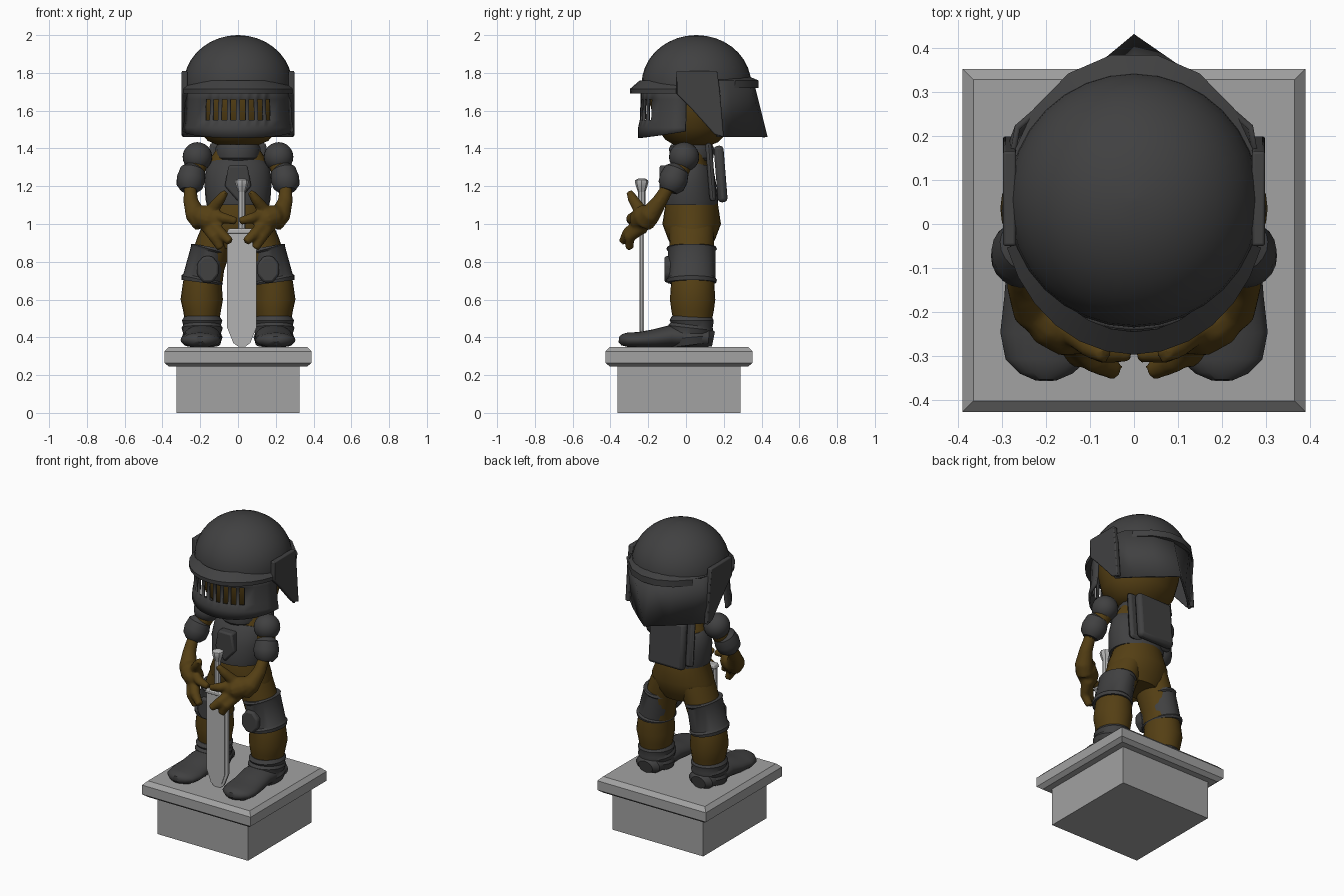
import bpy, bmesh
from math import sin, cos, pi, radians
from mathutils import Vector

old = bpy.data.objects.get("Cube")
if old:
    bpy.data.objects.remove(old)


def material(name, r, g, b):
    m = bpy.data.materials.new(name)
    m.use_nodes = True
    m.diffuse_color = (r, g, b, 1)
    m.node_tree.nodes["Principled BSDF"].inputs["Base Color"].default_value = (r, g, b, 1)
    return m


ARMOR = material("dark iron", 0.052, 0.052, 0.053)
SKIN = material("brown skin", 0.09, 0.05, 0.007)
STONE = material("grey stone", 0.36, 0.36, 0.36)
STEEL = material("pale steel", 0.45, 0.45, 0.45)
parts = []


def add(name, verts, faces, mat, bevel=0, solid=0):
    me = bpy.data.meshes.new(name)
    me.from_pydata([tuple(v) for v in verts], [], faces)
    bm = bmesh.new()
    bm.from_mesh(me)
    bmesh.ops.recalc_face_normals(bm, faces=bm.faces)
    bm.to_mesh(me)
    bm.free()
    ob = bpy.data.objects.new(name, me)
    bpy.context.collection.objects.link(ob)
    me.materials.append(mat)
    if solid:
        m = ob.modifiers.new("thickness", "SOLIDIFY")
        m.thickness, m.offset = solid, 0
    if bevel:
        m = ob.modifiers.new("bevel", "BEVEL")
        m.width, m.segments = bevel, 2
    parts.append(ob)
    return ob


def sweep(rings, sides=20, phase=0.0, s=1, floor=0):
    """Elliptical rings (x, y, z, r1, r2) lofted along their centre line."""
    pts = [Vector((r[0] * s, r[1], r[2])) for r in rings]
    verts, faces, u = [], [], Vector((1, 0, 0))
    for i, p in enumerate(pts):
        d = (pts[min(i + 1, len(pts) - 1)] - pts[max(i - 1, 0)]).normalized()
        u = (u - d * u.dot(d)).normalized()
        v = d.cross(u)
        for k in range(sides):
            a = 2 * pi * k / sides + phase
            q = p + u * cos(a) * rings[i][3] + v * sin(a) * rings[i][-1]
            q.z = max(q.z, floor)
            verts.append(q)
    n = sides
    for i in range(len(pts) - 1):
        for k in range(n):
            faces.append((i * n + k, i * n + (k + 1) % n, (i + 1) * n + (k + 1) % n, (i + 1) * n + k))
    faces += [tuple(range(n))[::-1], tuple(range((len(pts) - 1) * n, len(pts) * n))]
    return verts, faces


def tube(name, rings, mat, sides=20, phase=0.0, s=1, floor=0):
    return add(name, *sweep(rings, sides, phase, s, floor), mat)


def prism(name, pts, axis, lo, hi, mat, bevel=0):
    """Outline extruded along x (points are y, z) or along y (points are x, z)."""
    n = len(pts)
    verts = [(t, a, b) if axis == "x" else (a, t, b) for t in (lo, hi) for a, b in pts]
    faces = [tuple(range(n)), tuple(range(n, 2 * n))]
    faces += [(k, (k + 1) % n, n + (k + 1) % n, n + k) for k in range(n)]
    return add(name, verts, faces, mat, bevel)


def ball(name, c, r, mat):
    rings = [(c[0], c[1], c[2] - r[2] * cos(a), r[0] * sin(a), r[1] * sin(a))
             for a in (pi * (k + 0.15) / 12.3 for k in range(13))]
    return tube(name, rings, mat, 24)


def arc_band(name, section, a0, a1, n, rx, ry, mat):
    """Closed section (offset, z) swept along an ellipse; angle 0 is the front."""
    m, verts, faces = len(section), [], []
    for i in range(n + 1):
        t = radians(a0 + (a1 - a0) * i / n)
        verts += [((rx + o) * sin(t), 0.055 - (ry + o) * cos(t), z) for o, z in section]
    for i in range(n):
        for k in range(m):
            k2 = (k + 1) % m
            faces.append((i * m + k, i * m + k2, (i + 1) * m + k2, (i + 1) * m + k))
    faces += [tuple(range(m)), tuple(range(n * m, n * m + m))]
    return add(name, verts, faces, mat)


# Pedestal
steps = [(0, .325), (.245, .325), (.245, .365), (.265, .39), (.325, .39), (.35, .365)]
tube("pedestal", [(0, -.037, z, h * 2 ** .5, h * 2 ** .5) for z, h in steps], STONE, 4, pi / 4)

# Head and trunk
tube("head", [(0, .03, 1.41, .09, .08), (0, .03, 1.44, .16, .14), (0, .035, 1.51, .22, .2),
              (0, .04, 1.62, .245, .23), (0, .05, 1.75, .25, .24), (0, .05, 1.85, .19, .19)], SKIN, 28)
tube("trunk", [(0, .03, .87, .14, .1), (0, .03, .92, .2, .125), (0, .03, 1.0, .195, .155),
               (0, .03, 1.1, .155, .14), (0, .03, 1.28, .155, .11), (0, .03, 1.34, .15, .08),
               (0, .04, 1.45, .08, .07)], SKIN, 28)
tube("breastplate", [(0, .02, 1.1, .165, .148), (0, .02, 1.13, .172, .15), (0, .02, 1.22, .178, .14),
                     (0, .03, 1.3, .17, .118), (0, .035, 1.325, .15, .1)], ARMOR, 28)
prism("breast_ridge", [(-.05, 1.31), (.05, 1.31), (.07, 1.2), (0, 1.12), (-.07, 1.2)],
      "y", -.14, -.08, ARMOR, .01)
tube("collar", [(0, .03, 1.335, .1, .1), (0, .03, 1.35, .115, .115), (0, .03, 1.4, .12, .12),
                (0, .03, 1.42, .11, .11)], ARMOR, 16)

# Back plates
for name, w, lo, hi, z0, z1 in (("back_plate", .15, .115, .15, 1.11, 1.42),
                                ("back_pad", .125, .158, .21, 1.1, 1.4)):
    ob = prism(name, [(-w, z0 - 1.25), (w, z0 - 1.25), (w, z1 - 1.25), (-w, z1 - 1.25)],
               "y", lo, hi, ARMOR, .02)
    ob.location.z, ob.rotation_euler.x = 1.25, .08

# Helmet dome and brims
dome = [(0, .055, 1.7, .285, .288)]
dome += [(0, .055, 1.74 + .26 * sin(a), .287 * cos(a), .29 * cos(a))
         for a in (pi / 2 * k / 9.1 for k in range(10))]
tube("helmet_dome", dome, ARMOR, 32)
arc_band("front_brim", [(-.05, 1.69), (0, 1.69), (.002, 1.715), (-.05, 1.76)],
         -72, 72, 12, .302, .35, ARMOR)
arc_band("rear_brim", [(-.05, 1.72), (0, 1.72), (0, 1.76), (-.05, 1.78)],
         108, 252, 7, .29, .335, ARMOR)

# Visor with open slits
edges = [-80, -65, -50]
for i in range(8):
    edges += [(i - 3.5) * 9.8 - 3, (i - 3.5) * 9.8 + 3]
edges += [50, 65, 80]
verts, faces = [], []
for t in edges:
    lift = (t / 80) ** 2 * .035
    for z, k in ((1.455 + lift, 1.03), (1.51, 1.03), (1.55, 1.0), (1.66, .985), (1.73, .985)):
        a = radians(t)
        verts.append((.283 * k * sin(a), .05 - .289 * k * cos(a), z))
for i in range(len(edges) - 1):
    slit = 3 <= i < len(edges) - 3 and i % 2 == 1
    for r in range(4):
        if not (slit and r == 2):
            faces.append((i * 5 + r, i * 5 + r + 1, i * 5 + r + 6, i * 5 + r + 5))
add("visor", verts, faces, ARMOR, solid=.012)

# Neck guard, folded along the middle
half_top = [(.285, .1), (.265, .22), (.15, .32), (0, .35)]
half_low = [(.285, .165), (.2, .25), (.1, .34), (0, .425)]
verts = []
for half, z in ((half_top, 1.76), (half_low, 1.46)):
    row = half + [(-x, y) for x, y in half[-2::-1]]
    verts += [(x, y, z) for x, y in row]
add("neck_guard", verts, [(i, i + 1, i + 8, i + 7) for i in range(6)], ARMOR, solid=.014)

# Paired parts
for s, side in ((1, "left_"), (-1, "right_")):
    prism(side + "ear_plate", [(-.05, 1.81), (.165, 1.81), (.18, 1.7), (.2, 1.46), (.15, 1.475), (.02, 1.62),
                               (-.05, 1.69)], "x", s * .268, s * .298, ARMOR, .006)
    # Arm armour and upper arm
    ball(side + "shoulder_pad", (s * .215, -.01, 1.355), (.078, .08, .078), ARMOR)
    tube(side + "upper_arm", [(.2, 0, 1.36, .055), (.24, -.05, 1.26, .055), (.255, -.1, 1.18, .035)],
         SKIN, 16, s=s)
    tube(side + "elbow_pad", [(.235, -.04, 1.3, .045), (.24, -.048, 1.285, .066), (.249, -.065, 1.24, .076),
                              (.256, -.08, 1.2, .07), (.26, -.09, 1.175, .045)], ARMOR, 20, s=s)
    # Forearm and hand, fused into one skin
    limbs = [
        [(.255, -.085, 1.21, .032), (.25, -.14, 1.12, .04), (.225, -.19, 1.05, .055), (.19, -.22, 1.0, .05)],
        [(.24, -.18, 1.07, .035), (.19, -.215, 1.04, .065), (.14, -.245, 1.02, .062), (.1, -.265, 1.01, .035)],
        [(.14, -.25, 1.05, .03), (.07, -.29, 1.03, .028), (.008, -.295, 1.015, .02)],
        [(.14, -.25, 1.0, .035), (.09, -.31, .95, .03), (.04, -.335, .905, .022)],
        [(.16, -.23, .99, .04), (.125, -.3, .93, .03), (.09, -.3, .87, .022)],
        [(.14, -.24, 1.07, .035), (.095, -.28, 1.13, .028), (.065, -.3, 1.17, .018)]]
    verts, faces = [], []
    for limb in limbs:
        v, f = sweep(limb, 12, s=s)
        faces += [tuple(i + len(verts) for i in q) for q in f]
        verts += v
    arm = add(side + "forearm_and_hand", verts, faces, SKIN)
    m = arm.modifiers.new("fuse", "REMESH")
    m.mode, m.voxel_size, m.use_smooth_shade = "VOXEL", .009, True
    m = arm.modifiers.new("soften", "SMOOTH")
    m.iterations = 4
    # Leg
    tube(side + "leg", [(.1, .03, .97, .09, .12), (.125, .03, .9, .095, .118), (.165, .03, .78, .095, .11),
                        (.188, .035, .68, .104, .115), (.192, .035, .6, .112, .12), (.19, .035, .54, .1, .112),
                        (.19, .035, .48, .09, .1)], SKIN, 24, s=s)
    # Knee armour
    tube(side + "knee_band", [(.15, .03, .88, .092, .128), (.152, .03, .868, .1, .134), (.156, .03, .858, .096, .125),
                              (.187, .03, .715, .104, .125), (.19, .03, .705, .112, .134),
                              (.192, .03, .69, .108, .13)], ARMOR, 24, s=s)
    cap = [(s * .16 + .062 * cos(a), .76 + .075 * sin(a)) for a in (pi / 8 + pi / 4 * k for k in range(8))]
    prism(side + "knee_cap", cap, "y", -.115, -.03, ARMOR, .012)
    # Boot
    tube(side + "boot_shaft", [(.19, .03, .36, .095, .11), (.19, .025, .4, .108, .12), (.19, .025, .42, .1, .113),
                               (.19, .025, .45, .109, .12), (.19, .03, .465, .1, .112), (.19, .03, .49, .107, .117),
                               (.19, .03, .512, .092, .105)], ARMOR, 24, s=s)
    tube(side + "boot_foot", [(.19, .145, .39, .05, .04), (.19, .12, .395, .085, .055), (.19, .03, .4, .1, .06),
                              (.19, -.08, .405, .098, .06), (.195, -.17, .39, .1, .052),
                              (.198, -.25, .385, .106, .043), (.2, -.31, .385, .092, .04),
                              (.2, -.34, .388, .06, .03), (.2, -.355, .39, .025, .015)], ARMOR, 24, s=s, floor=.35)

# Sword, point down
X, Y = .02, -.235
blade = [(-.077, .95), (-.077, .45), (-.045, .37), (-.02, .352), (.02, .352), (.045, .37), (.077, .45), (.077, .95)]
prism("blade", [(X + x, z) for x, z in blade], "y", Y - .007, Y + .007, STEEL)
prism("blade_spine", [(X + x * .75, max(z, .38)) for x, z in blade], "y", Y - .012, Y + .012, STEEL)
prism("cross_guard", [(X - .07, .975), (X - .08, .95), (X + .08, .95), (X + .07, .975)],
      "y", Y - .025, Y + .025, STEEL, .006)
tube("grip", [(X, Y, z, .02) for z in (.97, 1.05, 1.18)], STEEL, 8)
tube("pommel", [(X, Y, 1.17, .02), (X, Y, 1.2, .03), (X, Y, 1.222, .036), (X, Y, 1.232, .034),
                (X, Y, 1.242, .015)], STEEL, 8)

# Smooth shading with sharp edges kept
bpy.ops.object.select_all(action="DESELECT")
for ob in parts:
    ob.select_set(True)
bpy.context.view_layer.objects.active = parts[0]
bpy.ops.object.shade_smooth_by_angle(angle=radians(35))
